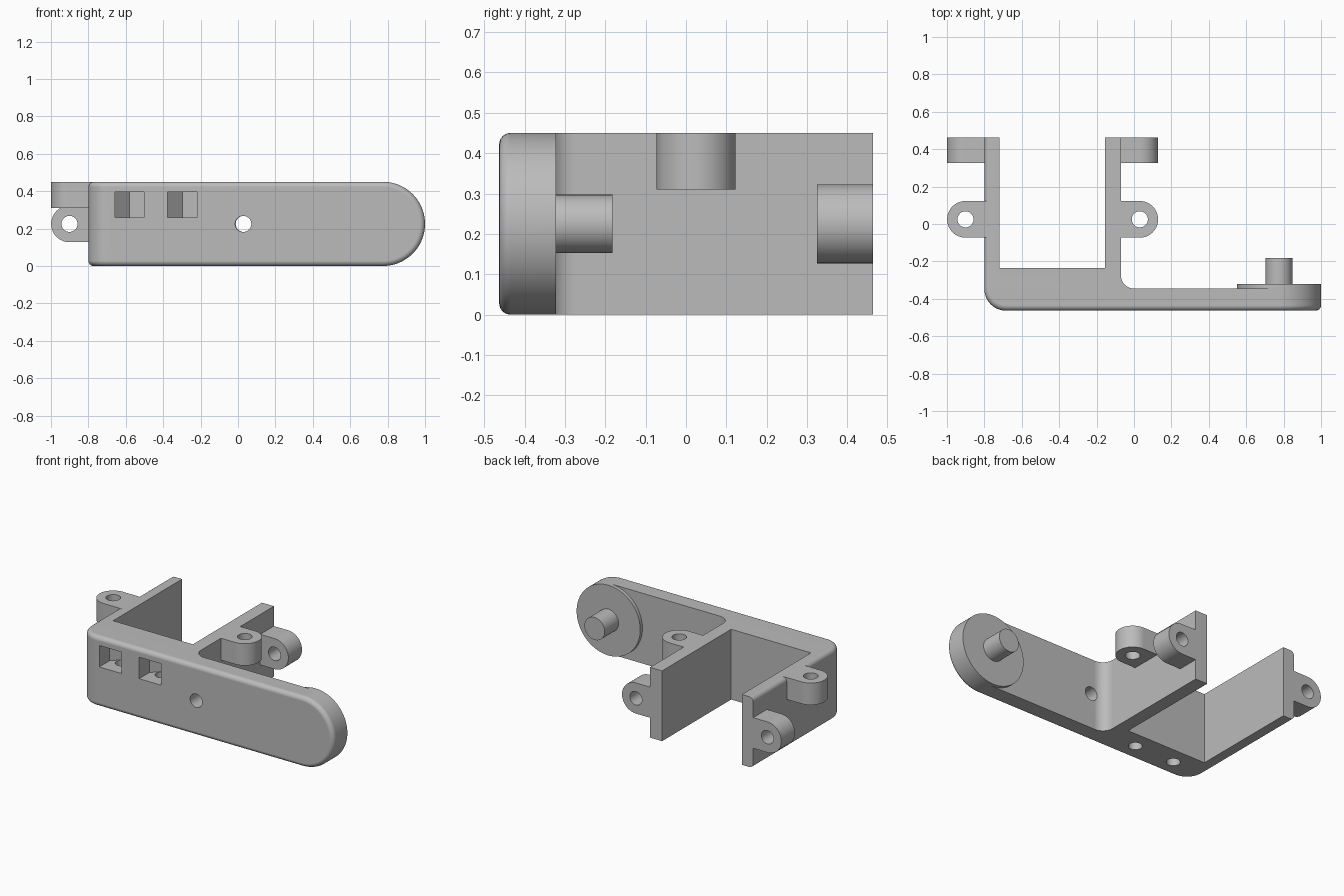
import bpy, bmesh, math
from mathutils import Vector

if "Cube" in bpy.data.objects:
    bpy.data.objects.remove(bpy.data.objects["Cube"], do_unlink=True)

GREY = (0.5, 0.5, 0.5, 1)
mat = bpy.data.materials.new("plain grey")
mat.use_nodes = True
mat.diffuse_color = GREY
mat.node_tree.nodes["Principled BSDF"].inputs["Base Color"].default_value = GREY

H = 0.45            # body height
MID = H / 2
FRONT, SEAM, BACK = -0.463, -0.345, 0.463
LEFT, RIGHT = -0.8, -0.07   # outer faces of the two walls
FILLET = 0.028


def arc(cx, cy, r, a0, a1, n=24):
    """Points on an arc, angles in degrees."""
    angles = [math.radians(a0 + (a1 - a0) * i / n) for i in range(n + 1)]
    return [(cx + r * math.cos(a), cy + r * math.sin(a)) for a in angles]


def circle(cx, cy, r, n=48):
    return arc(cx, cy, r, 0, 360, n)[:-1]


def prism(name, pts, axis, lo, hi, edit=None):
    """Extrude a profile along z (points are x, y) or along y (points are x, z)."""
    bm = bmesh.new()
    place = (lambda p, t: (p[0], p[1], t)) if axis == "z" else (lambda p, t: (p[0], t, p[1]))
    a = [bm.verts.new(place(p, lo)) for p in pts]
    b = [bm.verts.new(place(p, hi)) for p in pts]
    bm.faces.new(a)
    bm.faces.new(b)
    for i in range(len(pts)):
        j = (i + 1) % len(pts)
        bm.faces.new((a[i], a[j], b[j], b[i]))
    bmesh.ops.recalc_face_normals(bm, faces=bm.faces)
    if edit:
        edit(bm)
    mesh = bpy.data.meshes.new(name)
    bm.to_mesh(mesh)
    bm.free()
    mesh.materials.append(mat)
    obj = bpy.data.objects.new(name, mesh)
    bpy.context.collection.objects.link(obj)
    return obj


def cut(objs, cutters):
    """Subtract every cutter from every object, then drop the cutters."""
    for obj in objs:
        for c in cutters:
            m = obj.modifiers.new("cut", "BOOLEAN")
            m.operation, m.solver, m.object = "DIFFERENCE", "EXACT", c
        deps = bpy.context.evaluated_depsgraph_get()
        mesh = bpy.data.meshes.new_from_object(obj.evaluated_get(deps))
        obj.modifiers.clear()
        obj.data = mesh
    for c in cutters:
        bpy.data.objects.remove(c, do_unlink=True)


def bevel(bm, edges, offset, segments):
    bmesh.ops.bevel(bm, geom=edges, offset=offset, segments=segments,
                    affect="EDGES", profile=0.5, clamp_overlap=False)


def round_plate(bm):
    """Large round on the outer corner, then a small fillet round the front rim."""
    corner = [e for e in bm.edges
              if all(v.co.x < LEFT + 0.01 and v.co.y < FRONT + 0.01 for v in e.verts)]
    bevel(bm, corner, 0.115, 12)
    bm.normal_update()

    def outer_skin(f):
        return f.normal.y < -0.02 or f.normal.x < -0.9

    rim = [e for e in bm.edges
           if len(e.link_faces) == 2
           and sum(outer_skin(f) for f in e.link_faces) == 1
           and not any(f.normal.y > 0.9 for f in e.link_faces)]
    bevel(bm, rim, FILLET, 6)


def round_wall(bm):
    """Carry the rim fillet along the outer wall."""
    edges = [e for e in bm.edges
             if all(v.co.x < LEFT + 0.01 for v in e.verts)
             and abs(e.verts[0].co.z - e.verts[1].co.z) < 0.01]
    bevel(bm, edges, FILLET, 6)


# Front plate with a round end
END_X = 1 - MID
plate_outline = [(LEFT, H), (LEFT, 0)] + arc(END_X, MID, MID, -90, 90, 40)
front_plate = prism("front_plate", plate_outline, "y", FRONT, SEAM, round_plate)

# U-shaped holder with an inside fillet against the plate
u_outline = ([(LEFT, SEAM)] + arc(0, SEAM + 0.07, 0.07, 270, 180, 10)
             + [(RIGHT, BACK), (-0.155, BACK), (-0.155, -0.235),
                (-0.72, -0.235), (-0.72, BACK), (LEFT, BACK)])
holder = prism("holder_walls", u_outline, "z", 0, H, round_wall)

# Screw hole, front pockets and the bores under them
cutters = [prism("screw_cutter", circle(0.028, MID, 0.043), "y", -0.6, -0.25)]
for x in (-0.58, -0.298):
    w = 0.078
    pocket = [(x - w, -0.6), (x + w, -0.6), (x + w, -0.28), (x, -0.28), (x - w, -0.36)]
    cutters.append(prism("pocket_cutter", pocket, "z", 0.258, 0.395))
    cutters.append(prism("bore_cutter", circle(x, -0.344, 0.04), "z", -0.1, 0.3))
cut([front_plate, holder], cutters)

# Pivot disc and pin
disc = prism("pivot_disc", circle(END_X, MID, MID, 80), "y", SEAM - 0.003, -0.322)
pin = prism("pivot_pin", circle(END_X, MID, 0.072), "y", -0.33, -0.182)

# Two lugs on each wall: one bored upright, one bored front to back
parts = [front_plate, holder, disc, pin]
for side, wall in ((-1, LEFT), (1, RIGHT)):
    cx, r = wall + side * 0.101, 0.098
    root = wall - side * 0.04
    for kind, axis, cv, lo, hi in (("upright", "z", 0.025, 0.31, H),
                                   ("rear", "y", MID, 0.325, BACK)):
        outline = [(root, cv - r)] + arc(cx, cv, r, -90, -90 + side * 180) + [(root, cv + r)]
        label = "left" if side > 0 else "right"
        lug = prism(f"{kind}_lug_{label}", outline, axis, lo, hi)
        cut([lug], [prism("lug_cutter", circle(cx, cv, 0.043), axis, lo - 0.1, hi + 0.1)])
        parts.append(lug)

# Smooth curved faces, keep corners sharp and flats flat
bpy.ops.object.select_all(action="DESELECT")
for obj in parts:
    obj.select_set(True)
bpy.context.view_layer.objects.active = front_plate
bpy.ops.object.shade_smooth_by_angle(angle=math.radians(30))
for obj in parts:
    obj.modifiers.new("flat_faces", "WEIGHTED_NORMAL").keep_sharp = True
